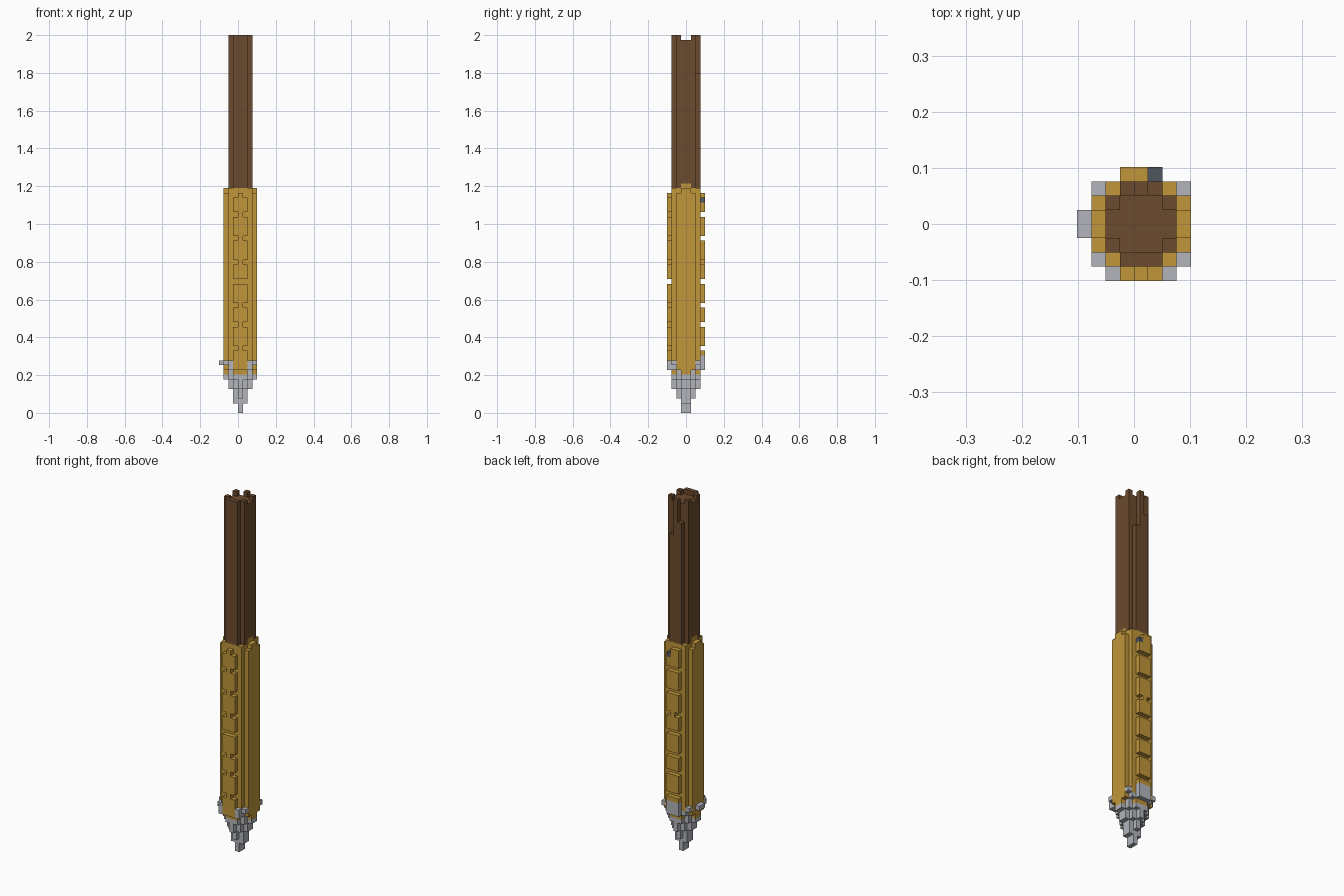
import bpy, bmesh
from mathutils import Vector

cube = bpy.data.objects.get("Cube")
if cube:
    bpy.data.objects.remove(cube, do_unlink=True)

UNIT = 2 / 79  # size of one block


def material(name, color):
    m = bpy.data.materials.new(name)
    m.use_nodes = True
    m.diffuse_color = (*color, 1)
    m.node_tree.nodes["Principled BSDF"].inputs["Base Color"].default_value = (*color, 1)
    return m


wood = material("dark_wood", (0.147, 0.07, 0.027))
gold = material("gold", (0.527, 0.305, 0.042))
steel = material("light_steel", (0.445, 0.462, 0.503))
slate = material("dark_slate", (0.08, 0.09, 0.11))

parts = {}   # part name -> (material, set of cells)
owner = {}   # cell -> part name


def fill(name, mat, xs, ys, zs):
    """Fill a box of blocks; a later part replaces an earlier one."""
    for x in xs:
        for y in ys:
            for z in zs:
                owner[x, y, z] = name
    parts[name] = mat


def span(a, b):
    return range(a, b + 1)


def clear(xs, ys, zs):
    for x in xs:
        for y in ys:
            for z in zs:
                owner.pop((x, y, z), None)


def rounded(name, mat, widths, zs):
    """Stack of slices: widths[k] is the half depth at distance k from the axis."""
    for k, d in enumerate(widths):
        for x in {k, -k}:
            fill(name, mat, [x], span(-d, d - 1), zs)


# wooden shaft with a channel across the top and worn back corners
rounded("shaft", wood, (3, 3, 2), range(40, 78))
for y, corner in ((-3, -2), (2, 1)):
    fill("shaft", wood, span(-1, 1), [y], [78])
    fill("shaft", wood, (-2, 2), [corner], [78])
clear([1], [2], range(71, 79))
clear([-1], [2], range(74, 79))

# stepped steel point
rounded("point", steel, (1,), range(0, 3))
rounded("point", steel, (1, 1), [2])
rounded("point", steel, (2, 1), range(3, 5))
rounded("point", steel, (3, 2, 1), range(5, 7))
rounded("point", steel, (3, 3, 2, 1), range(7, 9))

# gold sleeve
rounded("sleeve", gold, (3, 3, 3, 2), range(9, 46))
rounded("sleeve", gold, (3, 3, 3, 1), [46])
fill("sleeve", gold, (-2, 2), (-1, 0), [47])
fill("sleeve", gold, (-3, 3), (-1, 0), [8])
fill("sleeve", gold, span(-1, 1), (-3, 2), [8])

# raised plates: front ones joined by narrow links, back ones separated
fill("front_plates", gold, span(-1, 1), [-4], range(9, 46))
clear((-1, 1), [-4], (13, 18, 22, 31, 36, 41, 45))
clear([0], [-4], [27])
clear((-1, 1), [-4], [27])
fill("back_plates", gold, span(-1, 1), [3], range(12, 46))
for z in (13, 18, 22, 27, 36, 41):
    clear(span(-1, 1), [3], [z])
clear((-1, 1), [3], [31])
clear([1], [3], [45])
fill("back_stud", slate, [1], [3], [44])

# steel collar flecks where the point meets the sleeve
fill("collar", steel, (-3, 3), (-3, 2), [10])
fill("collar", steel, (-2, 2), [-4], (9, 10))
fill("collar", steel, [-4], (-1, 0), [10])
fill("collar", steel, span(-1, 1), [3], range(9, 12))
fill("collar", steel, (-2, 2), (-3, 2), (9,))

# build each part from the exposed block faces only
for name, mat in parts.items():
    bm = bmesh.new()
    for cell in [c for c, n in owner.items() if n == name]:
        for axis in range(3):
            for side in (0, 1):
                near = list(cell)
                near[axis] += 2 * side - 1
                if tuple(near) in owner:
                    continue
                base, u, v = Vector(cell), Vector(), Vector()
                base[axis] += side
                u[(axis + 1) % 3] = 1
                v[(axis + 2) % 3] = 1
                ring = [base, base + u, base + u + v, base + v]
                if not side:
                    ring.reverse()
                bm.faces.new([bm.verts.new(p * UNIT) for p in ring])
    bmesh.ops.remove_doubles(bm, verts=bm.verts, dist=UNIT / 10)
    bmesh.ops.dissolve_limit(bm, angle_limit=0.01, verts=bm.verts, edges=bm.edges)
    mesh = bpy.data.meshes.new(name)
    bm.to_mesh(mesh)
    bm.free()
    mesh.materials.append(mat)
    bpy.context.collection.objects.link(bpy.data.objects.new(name, mesh))
